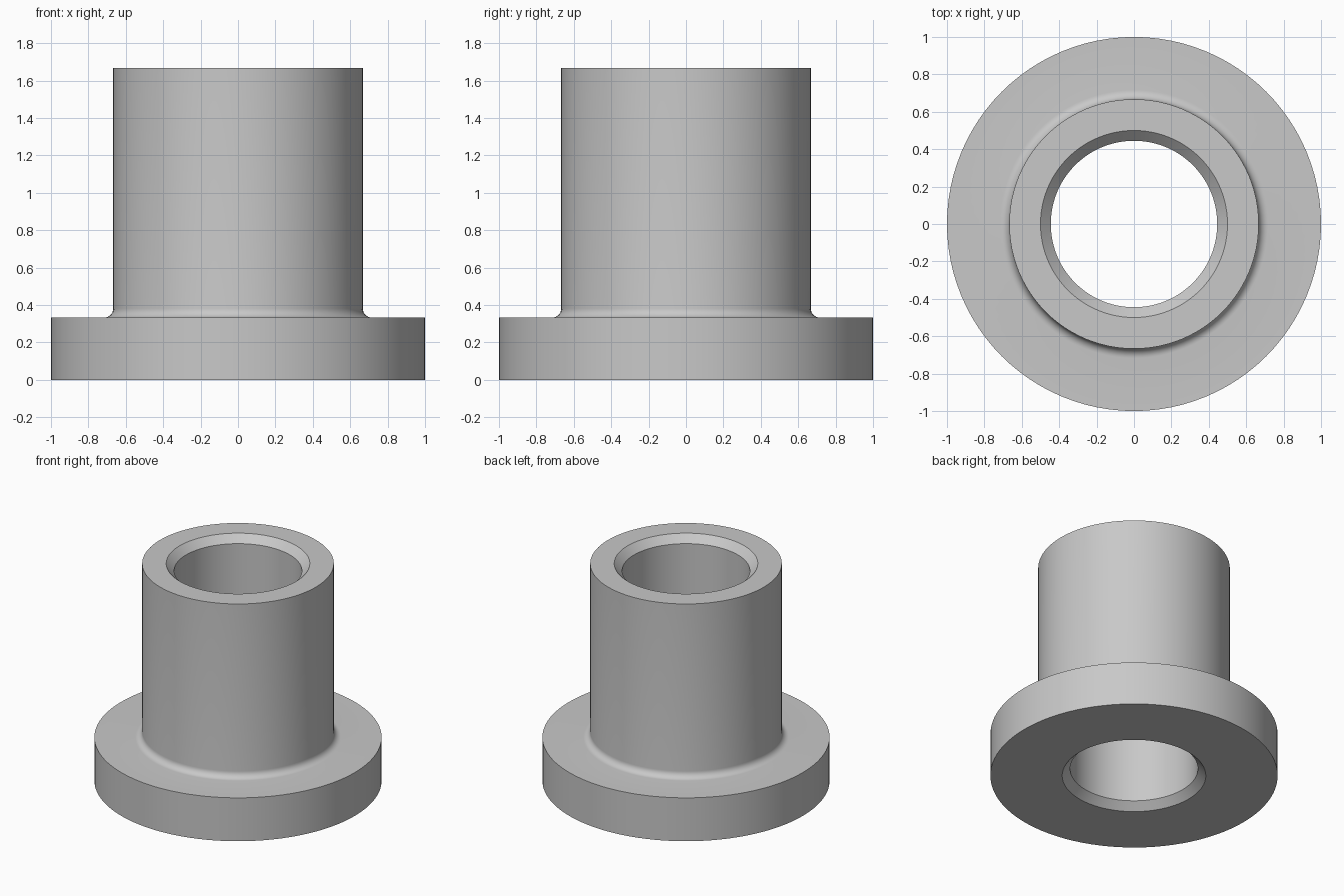
import bpy
import bmesh
import math

SEGMENTS = 96

default_cube = bpy.data.objects.get("Cube")
if default_cube:
    bpy.data.objects.remove(default_cube, do_unlink=True)

# Plain grey metal
metal = bpy.data.materials.new("grey_metal")
metal.use_nodes = True
grey = (0.58, 0.58, 0.58, 1)
metal.diffuse_color = grey
metal.node_tree.nodes["Principled BSDF"].inputs["Base Color"].default_value = grey

# Main dimensions
flange_r, flange_top = 1.0, 0.333
sleeve_r, height = 0.667, 1.667
bore_r, chamfer = 0.445, 0.055
fillet = 0.05

# Closed cross-section as (radius, height): flange, root fillet, sleeve, chamfered bore
profile = [(bore_r + chamfer, 0), (flange_r, 0), (flange_r, flange_top)]
for i in range(9):
    a = math.radians(90) * i / 8
    profile.append((sleeve_r + fillet * (1 - math.sin(a)),
                    flange_top + fillet * (1 - math.cos(a))))
profile += [(sleeve_r, height), (bore_r + chamfer, height),
            (bore_r, height - chamfer), (bore_r, chamfer)]


def lathe(name, points, material):
    """Spin a closed cross-section around the z axis."""
    bm = bmesh.new()
    rings = []
    for s in range(SEGMENTS):
        a = math.tau * s / SEGMENTS
        rings.append([bm.verts.new((r * math.cos(a), r * math.sin(a), z))
                      for r, z in points])
    for s in range(SEGMENTS):
        here, after = rings[s], rings[(s + 1) % SEGMENTS]
        for i in range(len(points)):
            j = (i + 1) % len(points)
            bm.faces.new((here[i], after[i], after[j], here[j]))
    bmesh.ops.recalc_face_normals(bm, faces=bm.faces)
    mesh = bpy.data.meshes.new(name)
    bm.to_mesh(mesh)
    bm.free()
    mesh.materials.append(material)
    obj = bpy.data.objects.new(name, mesh)
    bpy.context.collection.objects.link(obj)
    return obj


# Flanged bushing, smooth round walls with crisp rims
bushing = lathe("flanged_bushing", profile, metal)
bpy.ops.object.select_all(action="DESELECT")
bushing.select_set(True)
bpy.context.view_layer.objects.active = bushing
bpy.ops.object.shade_smooth_by_angle(angle=math.radians(30))
